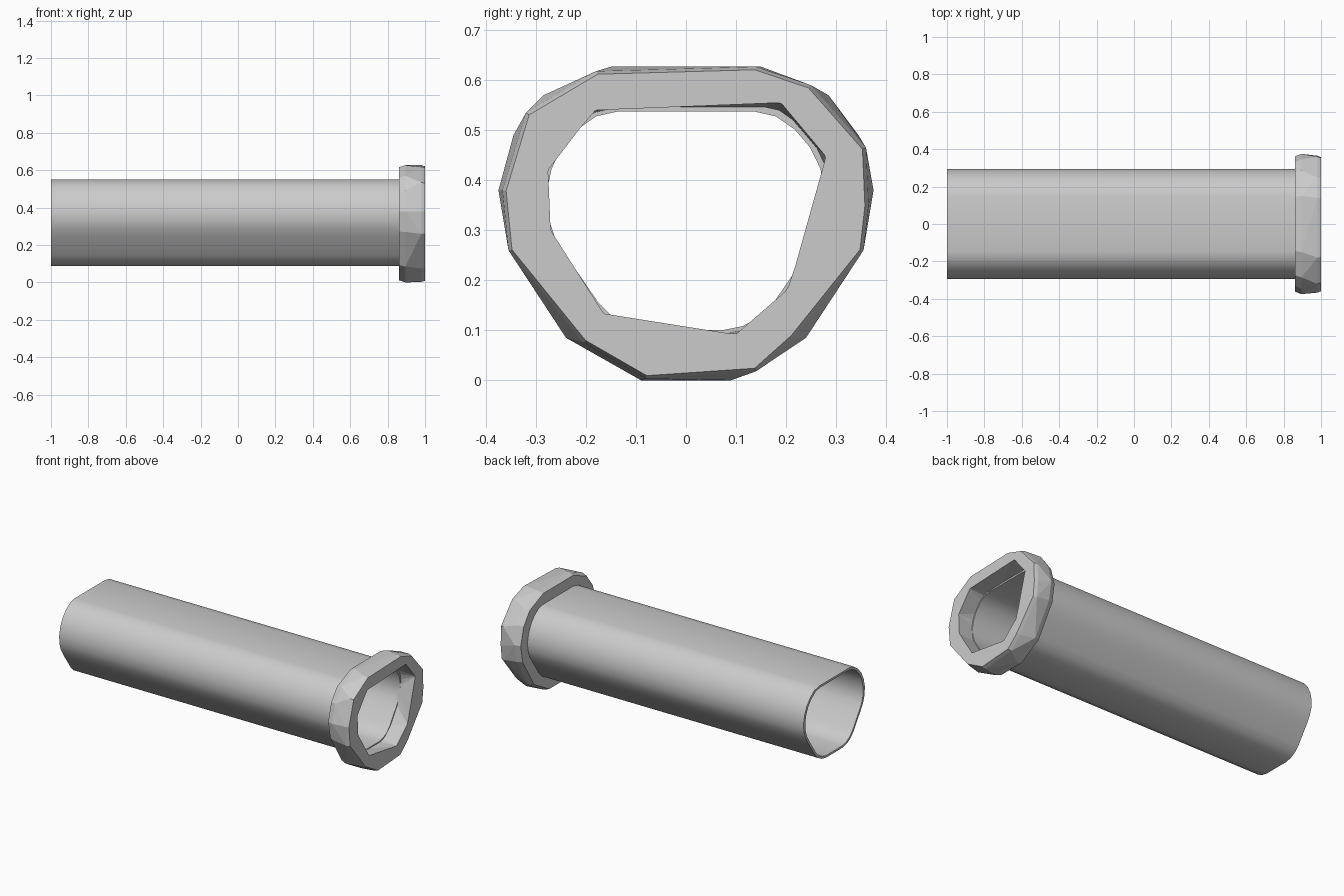
import bpy
import bmesh
import math

cube = bpy.data.objects.get("Cube")
if cube:
    bpy.data.objects.remove(cube, do_unlink=True)

MID_Z = 0.32

grey = bpy.data.materials.new("plain grey")
grey.use_nodes = True
colour = (0.6, 0.6, 0.6, 1.0)
grey.diffuse_color = colour
grey.node_tree.nodes["Principled BSDF"].inputs["Base Color"].default_value = colour


def mirrored(half):
    """Close a half profile, listed from top to bottom, across y = 0."""
    return half + [(-y, z) for y, z in reversed(half)]


def section(profile, x, scale=1.0):
    return [(x, y * scale, MID_Z + (z - MID_Z) * scale) for y, z in profile]


def add_object(name, bm):
    bmesh.ops.recalc_face_normals(bm, faces=bm.faces[:])
    mesh = bpy.data.meshes.new(name)
    bm.to_mesh(mesh)
    bm.free()
    mesh.materials.append(grey)
    obj = bpy.data.objects.new(name, mesh)
    bpy.context.collection.objects.link(obj)
    return obj


def select_only(obj):
    bpy.ops.object.select_all(action='DESELECT')
    obj.select_set(True)
    bpy.context.view_layer.objects.active = obj


def hull(name, sections):
    """Faceted convex solid wrapped around several cross-sections."""
    bm = bmesh.new()
    for points in sections:
        for p in points:
            bm.verts.new(p)
    bmesh.ops.convex_hull(bm, input=bm.verts[:])
    loose = [v for v in bm.verts if not v.link_faces]
    bmesh.ops.delete(bm, geom=loose, context='VERTS')
    return add_object(name, bm)


# Hollow tube: outer and inner skins joined by end rims
tube_profile = mirrored([
    (0.145, 0.55), (0.19, 0.54), (0.23, 0.512), (0.262, 0.475), (0.284, 0.43),
    (0.295, 0.38), (0.293, 0.33), (0.278, 0.285), (0.25, 0.24), (0.185, 0.145),
    (0.155, 0.115), (0.12, 0.096), (0.08, 0.088)])
bm = bmesh.new()
loops = [[bm.verts.new(p) for p in section(tube_profile, x, s)]
         for x, s in ((-1, 1), (0.9, 1), (0.9, 0.945), (-1, 0.945))]
n = len(tube_profile)
for k in range(4):
    a, b = loops[k], loops[(k + 1) % 4]
    for i in range(n):
        j = (i + 1) % n
        bm.faces.new((a[i], a[j], b[j], b[i]))
tube = add_object("tube", bm)
select_only(tube)
bpy.ops.object.shade_smooth_by_angle(angle=math.radians(40))

# Faceted collar: staggered front and back crests give the chipped rim
back_crest = mirrored([(0.15, 0.627), (0.285, 0.57), (0.345, 0.49),
                       (0.375, 0.38), (0.355, 0.27), (0.24, 0.085), (0.09, 0.0)])
front_crest = [(0.14, 0.627), (0.25, 0.59), (0.36, 0.465), (0.365, 0.35),
               (0.355, 0.26), (0.215, 0.085), (0.14, 0.018), (-0.08, 0.003),
               (-0.205, 0.075), (-0.355, 0.26), (-0.367, 0.38),
               (-0.32, 0.535), (-0.18, 0.618)]
collar = hull("collar", [section(back_crest, 0.862, 0.965),
                         section(back_crest, 0.895),
                         section(front_crest, 0.98),
                         section(front_crest, 1.0, 0.98)])

# Uneven opening through the collar
opening = [(-0.18, 0.54), (0.19, 0.555), (0.278, 0.45), (0.215, 0.225),
           (0.2, 0.18), (0.1, 0.093), (-0.165, 0.135), (-0.27, 0.3),
           (-0.275, 0.42), (-0.21, 0.505)]
cutter = hull("opening_cutter", [section(tube_profile, 0.85, 0.97),
                                 section(opening, 1.01)])
cutter.hide_render = True
cut = collar.modifiers.new("opening", 'BOOLEAN')
cut.operation = 'DIFFERENCE'
cut.solver = 'EXACT'
cut.object = cutter
select_only(collar)
bpy.ops.object.modifier_apply(modifier=cut.name)
bpy.data.objects.remove(cutter, do_unlink=True)
